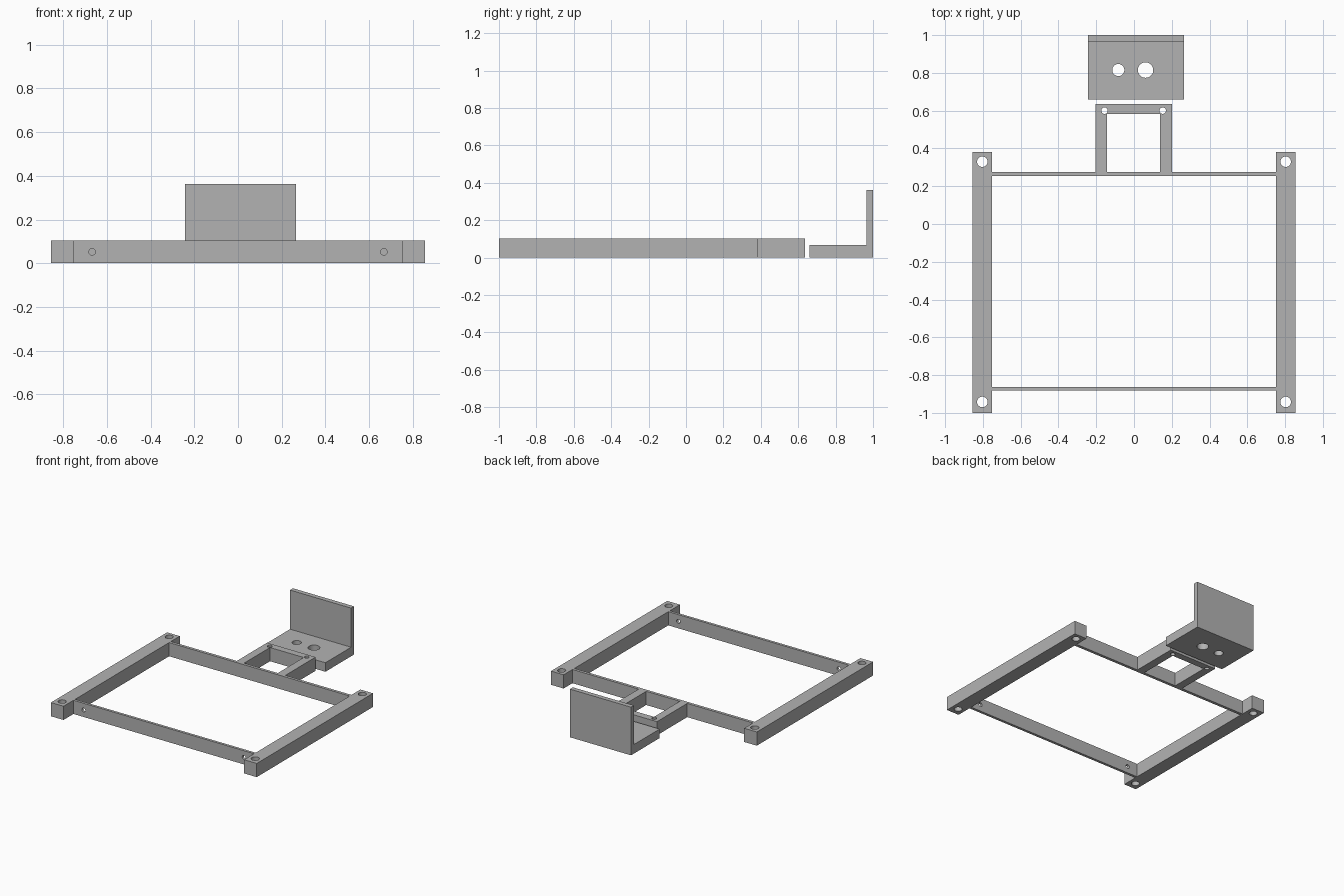
import bpy, bmesh, math
from mathutils import Matrix, Vector

if "Cube" in bpy.data.objects:
    bpy.data.objects.remove(bpy.data.objects["Cube"])

grey = bpy.data.materials.new("plain grey")
grey.diffuse_color = (0.45, 0.45, 0.45, 1)
grey.use_nodes = True
grey.node_tree.nodes["Principled BSDF"].inputs["Base Color"].default_value = grey.diffuse_color
H = 0.103  # frame height


def prism(name, outline, offset):
    """Extrude a closed 3D outline along an offset vector."""
    bm = bmesh.new()
    face = bm.faces.new([bm.verts.new(p) for p in outline])
    ext = bmesh.ops.extrude_face_region(bm, geom=[face], use_keep_orig=True)
    verts = [g for g in ext["geom"] if isinstance(g, bmesh.types.BMVert)]
    bmesh.ops.translate(bm, verts=verts, vec=Vector(offset))
    bmesh.ops.recalc_face_normals(bm, faces=bm.faces)
    mesh = bpy.data.meshes.new(name)
    bm.to_mesh(mesh)
    bm.free()
    mesh.materials.append(grey)
    obj = bpy.data.objects.new(name, mesh)
    bpy.context.collection.objects.link(obj)
    return obj


def bar(name, x0, x1, y0, y1):
    return prism(name, [(x0, y0, 0), (x1, y0, 0), (x1, y1, 0), (x0, y1, 0)], (0, 0, H))


def drill(obj, centre, radius, axis="Z"):
    """Cut a round through hole, then discard the cutter."""
    bm = bmesh.new()
    rot = Matrix.Rotation(math.pi / 2, 4, "X") if axis == "Y" else Matrix()
    bmesh.ops.create_cone(bm, cap_ends=True, segments=32, radius1=radius, radius2=radius,
                          depth=0.3, matrix=Matrix.Translation(centre) @ rot)
    mesh = bpy.data.meshes.new("drill")
    bm.to_mesh(mesh)
    bm.free()
    mesh.materials.append(grey)
    cutter = bpy.data.objects.new("drill", mesh)
    cutter.hide_render = True
    bpy.context.collection.objects.link(cutter)
    mod = obj.modifiers.new("hole", "BOOLEAN")
    mod.operation, mod.solver, mod.object = "DIFFERENCE", "EXACT", cutter
    bpy.context.view_layer.objects.active = obj
    bpy.ops.object.modifier_apply(modifier=mod.name)
    bpy.data.objects.remove(cutter)


# Side rails with a mounting hole at each end
for side, s in (("left", -1), ("right", 1)):
    rail = bar(side + "_rail", *sorted((s * 0.751, s * 0.856)), -1.0, 0.381)
    for y in (-0.942, 0.33):
        drill(rail, (s * 0.803, y, 0.05), 0.028)

# Thin cross bars; the front one has small holes through its face
front = bar("front_cross_bar", -0.751, 0.751, -0.882, -0.862)
for s in (-1, 1):
    drill(front, (s * 0.667, -0.872, 0.052), 0.015, "Y")
bar("back_cross_bar", -0.751, 0.751, 0.254, 0.276)

# U-shaped yoke behind the frame
yoke = prism("yoke", [(x, y, 0) for x, y in (
    (-0.203, 0.276), (-0.142, 0.276), (-0.142, 0.583), (0.138, 0.583),
    (0.138, 0.276), (0.201, 0.276), (0.201, 0.635), (-0.203, 0.635))], (0, 0, H))
for x in (-0.156, 0.152):
    drill(yoke, (x, 0.6, 0.05), 0.017)

# Separate L-shaped bracket
bracket = prism("angle_bracket", [(-0.243, y, z) for y, z in (
    (0.66, 0), (1, 0), (1, 0.362), (0.965, 0.362), (0.965, 0.068), (0.66, 0.068))],
    (0.508, 0, 0))
drill(bracket, (-0.083, 0.815, 0.03), 0.032)
drill(bracket, (0.061, 0.815, 0.03), 0.041)

# Smooth hole walls, sharp edges elsewhere
bpy.ops.object.select_all(action="SELECT")
bpy.ops.object.shade_smooth_by_angle(angle=math.radians(30))
